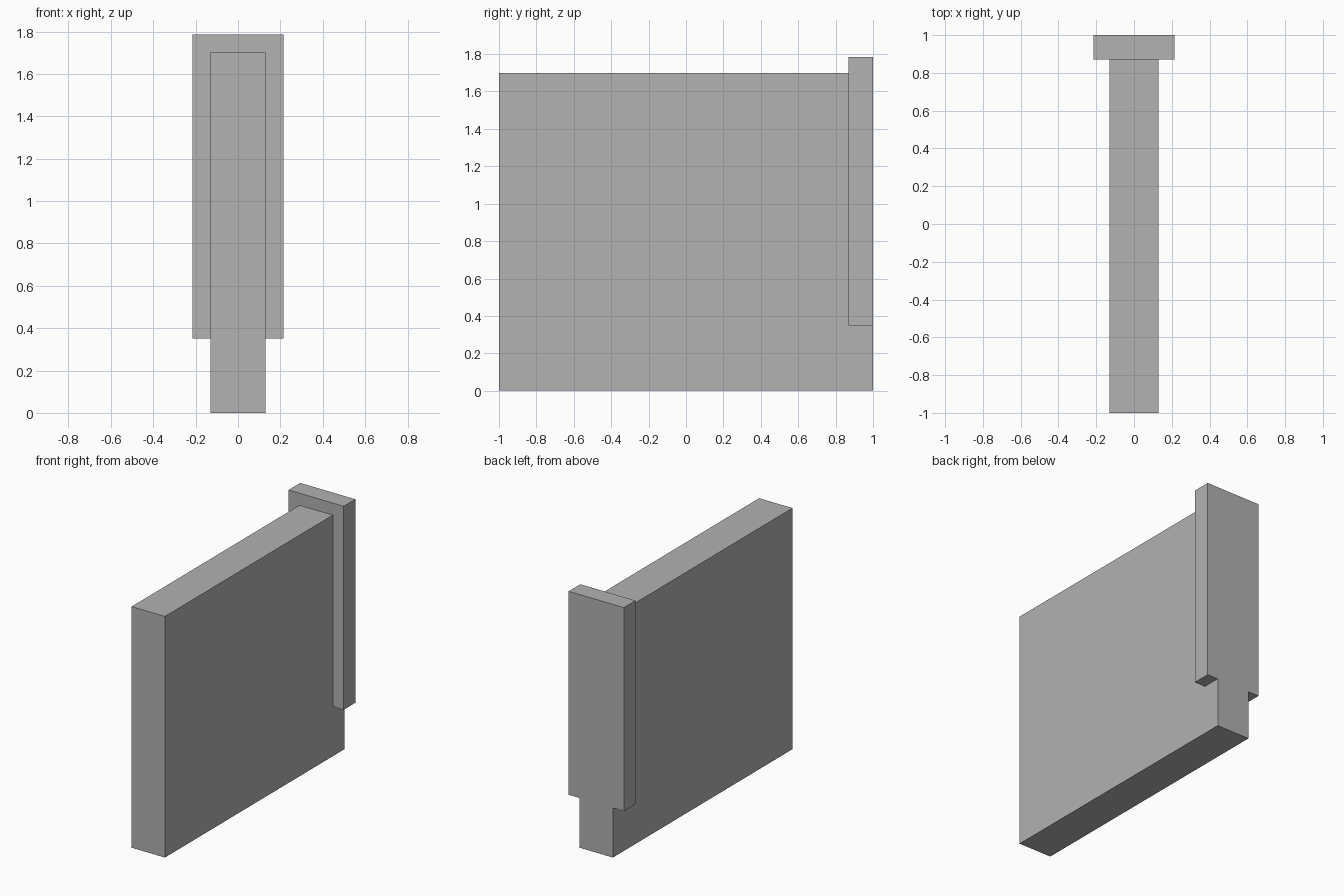
import bpy
import bmesh

# Remove the default cube only
cube = bpy.data.objects.get("Cube")
if cube:
    bpy.data.objects.remove(cube, do_unlink=True)

# Single plain grey
GREY = (0.445, 0.445, 0.445, 1.0)
grey = bpy.data.materials.new("plain_grey")
grey.use_nodes = True
grey.diffuse_color = GREY
grey.node_tree.nodes["Principled BSDF"].inputs["Base Color"].default_value = GREY

# Shared dimensions
BACK = 1.0          # rear plane, and half the panel's length
POST_FRONT = 0.87   # front face of the end post
POST_BASE = 0.35    # underside of the end post


def extrude_profile(name, profile, half_width):
    """Extrude a closed (y, z) outline symmetrically along x."""
    bm = bmesh.new()
    face = bm.faces.new([bm.verts.new((-half_width, y, z)) for y, z in profile])
    result = bmesh.ops.extrude_face_region(bm, geom=[face])
    moved = [v for v in result["geom"] if isinstance(v, bmesh.types.BMVert)]
    bmesh.ops.translate(bm, verts=moved, vec=(2 * half_width, 0, 0))
    bmesh.ops.recalc_face_normals(bm, faces=bm.faces)
    mesh = bpy.data.meshes.new(name)
    bm.to_mesh(mesh)
    bm.free()
    mesh.materials.append(grey)
    obj = bpy.data.objects.new(name, mesh)
    bpy.context.collection.objects.link(obj)
    return obj


# Main slab, notched at the rear so the post sits flush on its foot
extrude_profile("wall_panel", [
    (-BACK, 0), (BACK, 0), (BACK, POST_BASE),
    (POST_FRONT, POST_BASE), (POST_FRONT, 1.70), (-BACK, 1.70),
], 0.13)

# Wider, taller post across the rear end
extrude_profile("end_post", [
    (POST_FRONT, POST_BASE), (BACK, POST_BASE),
    (BACK, 1.785), (POST_FRONT, 1.785),
], 0.215)
